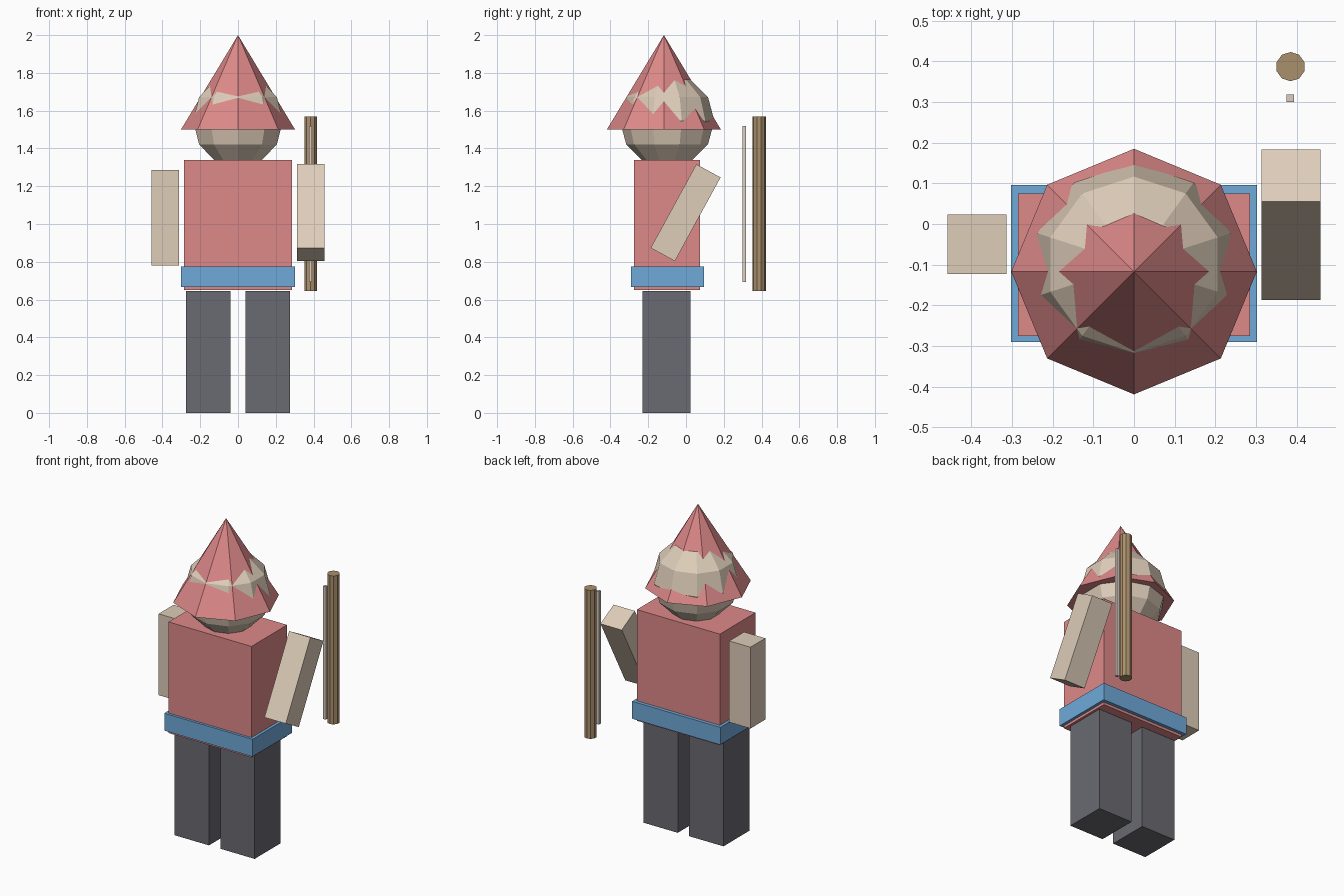
import bpy
import math

old = bpy.data.objects.get("Cube")
if old:
    bpy.data.objects.remove(old, do_unlink=True)


def material(name, rgb):
    mat = bpy.data.materials.new(name)
    mat.use_nodes = True
    mat.diffuse_color = (*rgb, 1)
    bsdf = next(n for n in mat.node_tree.nodes if n.type == 'BSDF_PRINCIPLED')
    bsdf.inputs["Base Color"].default_value = (*rgb, 1)
    return mat


red = material("soft red", (0.73, 0.25, 0.25))
skin = material("pale skin", (0.73, 0.61, 0.485))
blue = material("belt blue", (0.16, 0.40, 0.70))
grey = material("dark grey", (0.144, 0.144, 0.168))
wood = material("wood brown", (0.41, 0.28, 0.15))
pale = material("pale cord", (0.70, 0.61, 0.53))


def finish(name, mat):
    ob = bpy.context.object
    ob.name = name
    ob.data.name = name
    ob.data.materials.append(mat)
    return ob


def box(name, mat, centre, size, tilt=0.0):
    """Box of the given size, tilted about the x axis."""
    bpy.ops.mesh.primitive_cube_add(size=1, location=centre, rotation=(tilt, 0, 0))
    bpy.context.object.scale = size
    return finish(name, mat)


# Legs
for side, sign in (("left", 1), ("right", -1)):
    box(side + "_leg", grey, (sign * 0.157, -0.102, 0.323), (0.236, 0.254, 0.645))

# Torso and belt
box("torso", red, (0, -0.1, 0.995), (0.57, 0.35, 0.69))
box("belt", blue, (0, -0.097, 0.72), (0.606, 0.387, 0.108))

# Arms: one hanging, one swung
arm = (0.146, 0.146, 0.505)
box("right_arm", skin, (-0.386, -0.05, 1.033), arm)
box("left_arm", skin, (0.386, -0.002, 1.06), arm, tilt=-0.5)

# Head, poking through the hat
bpy.ops.mesh.primitive_uv_sphere_add(segments=10, ring_count=6, radius=0.25,
                                     location=(0, -0.1, 1.547))
finish("head", skin)

# Pointed hat
bpy.ops.mesh.primitive_cone_add(vertices=8, radius1=0.302, radius2=0, depth=0.5,
                                location=(0, -0.117, 1.75))
finish("hat", red)

# Staff and the thin cord beside it
bpy.ops.mesh.primitive_cylinder_add(vertices=10, radius=0.036, depth=0.922,
                                    location=(0.385, 0.387, 1.107))
finish("staff", wood)
box("cord", pale, (0.384, 0.309, 1.107), (0.018, 0.018, 0.826))
